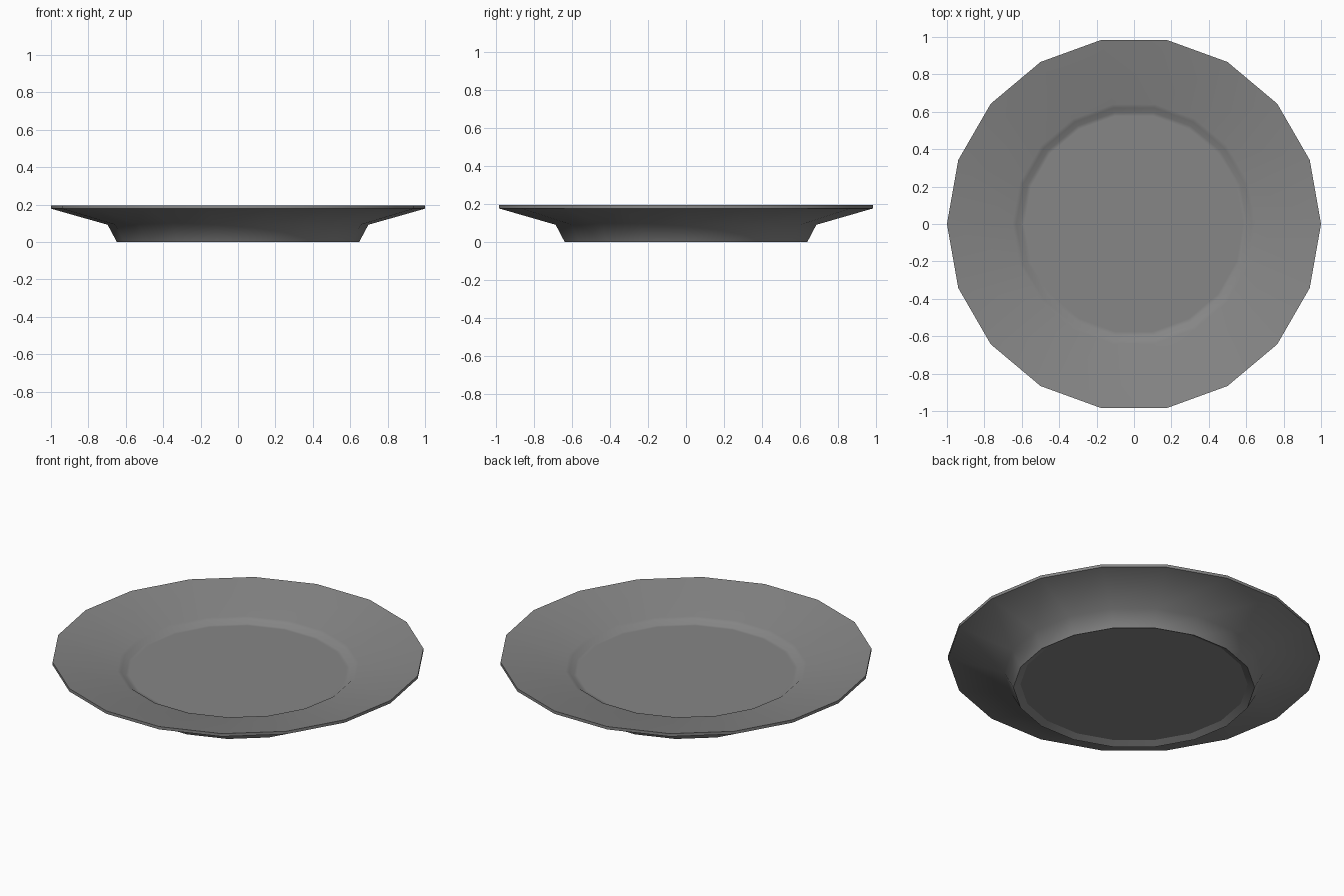
import bpy, bmesh, math

if "Cube" in bpy.data.objects:
    bpy.data.objects.remove(bpy.data.objects["Cube"])

SIDES = 18

# Profile (radius, height, crisp edge) from underside centre, round the rim, to top centre
profile = [
    (0.61, 0.02, True),                           # recessed base
    (0.648, 0.0, True), (0.697, 0.092, False),    # foot
    (1.0, 0.178, True), (1.0, 0.195, True),       # rim
    (0.65, 0.125, False), (0.63, 0.12, False),    # sloping border
    (0.605, 0.1, False), (0.585, 0.1, False),     # step down to the well
]

bm = bmesh.new()
rings = []
for r, z, crisp in profile:
    rings.append([bm.verts.new((r * math.cos(2 * math.pi * i / SIDES),
                                r * math.sin(2 * math.pi * i / SIDES), z))
                  for i in range(SIDES)])

# Walls between rings
for a, b in zip(rings, rings[1:]):
    for i in range(SIDES):
        j = (i + 1) % SIDES
        bm.faces.new((a[i], a[j], b[j], b[i]))

# Flat underside and well floor
bm.faces.new(rings[0][::-1])
bm.faces.new(rings[-1])
bmesh.ops.recalc_face_normals(bm, faces=bm.faces)

# Smooth shading with crisp foot and rim edges
for f in bm.faces:
    f.smooth = True
for ring, (r, z, crisp) in zip(rings, profile):
    for i in range(SIDES):
        bm.edges.get((ring[i], ring[(i + 1) % SIDES])).smooth = not crisp

mesh = bpy.data.meshes.new("plate")
bm.to_mesh(mesh)
bm.free()
plate = bpy.data.objects.new("plate", mesh)
bpy.context.collection.objects.link(plate)

# Dark grey glaze
glaze = bpy.data.materials.new("dark_grey")
glaze.diffuse_color = (0.24, 0.24, 0.24, 1)
glaze.use_nodes = True
glaze.node_tree.nodes["Principled BSDF"].inputs["Base Color"].default_value = glaze.diffuse_color
mesh.materials.append(glaze)
